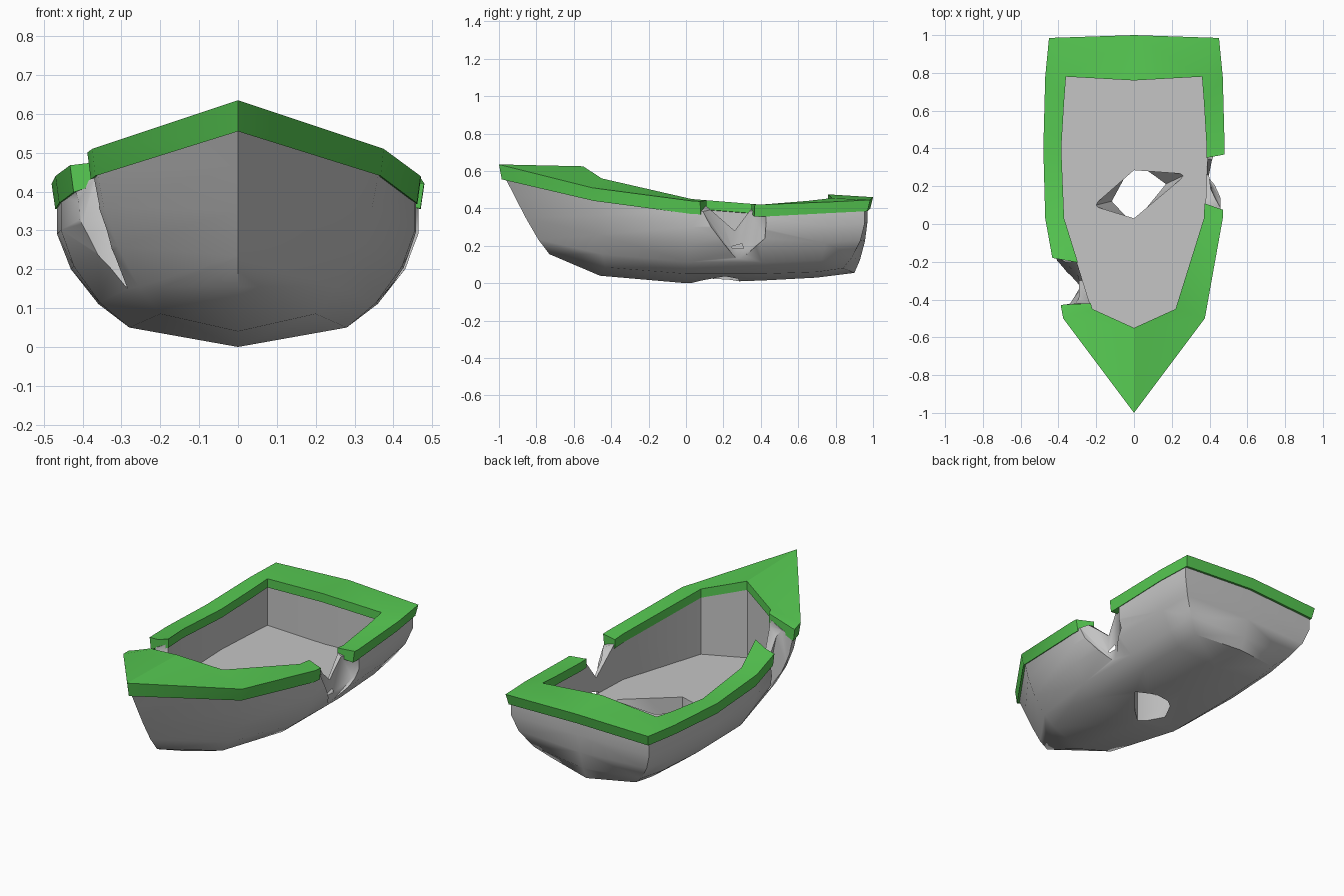
import bpy, bmesh, math
from mathutils import Vector

if "Cube" in bpy.data.objects:
    bpy.data.objects.remove(bpy.data.objects["Cube"])


def material(name, rgb):
    m = bpy.data.materials.new(name)
    m.diffuse_color = (*rgb, 1)
    m.use_nodes = True
    m.node_tree.nodes["Principled BSDF"].inputs["Base Color"].default_value = m.diffuse_color
    return m


GREY = material("hull grey", (0.56, 0.56, 0.56))
GREEN = material("rim green", (0.095, 0.59, 0.085))

# Half outlines from bow to stern centre
OUTER = [(0, -1, .635), (.375, -.5, .51), (.47, .03, .44), (.48, .4, .42),
         (.47, .78, .435), (.45, .985, .445), (0, 1, .46)]
INNER = [(0, -.55, .625), (.22, -.45, .56), (.37, .03, .45), (.385, .4, .42),
         (.37, .65, .44), (.36, .78, .455), (0, .76, .475)]
CHINE = [(0, -.73, .155), (.2, -.43, .085), (.28, 0, .05), (.28, .42, .05),
         (.275, .7, .06), (.27, .84, .08), (0, .9, .055)]
KEEL = [(0, -.46, .04), (0, 0, 0), (0, .42, .015), (0, .7, .03)]
DROP = [.08, .07, .07, .065, .06, .06, .06]      # rim depth per station


def scaled(pts, sx, sy, dz):
    return [(x * sx, y * sy, z - d) for (x, y, z), d in zip(pts, dz)]


def ring(bm, half):
    full = list(half) + [(-x, y, z) for x, y, z in half[-2:0:-1]]
    return [bm.verts.new(p) for p in full]


def bridge(bm, a, b):
    n = len(a)
    for i in range(n):
        j = (i + 1) % n
        bm.faces.new((a[i], a[j], b[j], b[i]))


def finish(bm, name, mat=None):
    bmesh.ops.triangulate(bm, faces=bm.faces[:])
    bmesh.ops.recalc_face_normals(bm, faces=bm.faces[:])
    me = bpy.data.meshes.new(name)
    bm.to_mesh(me)
    bm.free()
    ob = bpy.data.objects.new(name, me)
    bpy.context.collection.objects.link(ob)
    if mat:
        me.materials.append(mat)
    return ob


def cutter(points):
    """Convex chunk that is knocked out of the boat."""
    bm = bmesh.new()
    vs = [bm.verts.new(p) for p in points]
    res = bmesh.ops.convex_hull(bm, input=vs)
    junk = {v for v in res["geom_interior"] if isinstance(v, bmesh.types.BMVert)}
    bmesh.ops.delete(bm, geom=list(junk), context='VERTS')
    ob = finish(bm, "cutter")
    ob.hide_render = True
    return ob


def cut(ob, points):
    c = cutter(points)
    mod = ob.modifiers.new("break", 'BOOLEAN')
    mod.operation, mod.solver, mod.object = 'DIFFERENCE', 'EXACT', c
    bpy.context.view_layer.objects.active = ob
    bpy.ops.object.modifier_apply(modifier=mod.name)
    bpy.data.objects.remove(c)


def smooth(ob, angle):
    bpy.ops.object.select_all(action='DESELECT')
    ob.select_set(True)
    bpy.context.view_layer.objects.active = ob
    bpy.ops.object.shade_smooth_by_angle(angle=math.radians(angle))


# Hull: bulged rings from chine to rim, inner wall, flat floor, keeled bottom
bm = bmesh.new()
TOP = scaled(OUTER, .97, .97, [d - .015 for d in DROP])
SIDE = (0, .43, .81, 1, 1)
BOW = (0, .25, .53, .78, 1)
HEIGHT = (0, .19, .47, .75, 1)
rings = []
for k in range(5):
    half = []
    for i, (c, t) in enumerate(zip(CHINE, TOP)):
        w = (1, .5, 0, 0, 0, 0, 0)[i]
        f = BOW[k] * w + SIDE[k] * (1 - w)
        half.append((c[0] + (t[0] - c[0]) * f, c[1] + (t[1] - c[1]) * f,
                     c[2] + (t[2] - c[2]) * HEIGHT[k]))
    rings.append(ring(bm, half))
inner = scaled(INNER, 1.015, 1.01, [.03] * 7)
rings.append(ring(bm, inner))
rings.append(ring(bm, [(x, y, .185) for x, y, z in inner]))
for a, b in zip(rings, rings[1:]):
    bridge(bm, a, b)
bm.faces.new(rings[-1])
keel = [bm.verts.new(p) for p in KEEL]
c = rings[0]
for s in (1, -1):
    p = [c[(s * i) % 12] for i in range(7)]
    bm.faces.new((p[0], p[1], keel[0]))
    for i in range(3):
        bm.faces.new((p[i + 1], p[i + 2], keel[i + 1], keel[i]))
    bm.faces.new((p[4], p[5], p[6], keel[3]))
hull = finish(bm, "hull", GREY)

# Rim: closed band around the top edge
bm = bmesh.new()
sections = [ring(bm, OUTER), ring(bm, scaled(OUTER, .98, .985, DROP)),
            ring(bm, scaled(INNER, 1, 1, [.05] * 7)), ring(bm, INNER)]
for i in range(4):
    bridge(bm, sections[i], sections[(i + 1) % 4])
rim = finish(bm, "rim", GREEN)

# Breaks in the rim
cut(rim, [(x, y, z) for z in (.2, .8)
          for x, y in ((.6, .03), (.3, .135), (.3, .335), (.6, .39))])
cut(rim, [(x, y, z) for z in (.2, .8)
          for x, y in ((-.6, -.15), (-.15, -.23), (-.15, -.415), (-.6, -.44))])

# Right side: V notch through the wall, then an outer gouge
cut(hull, [(x, y, z) for x in (.3, .6)
           for y, z in ((.1, .7), (.1, .42), (.26, .28), (.35, .40), (.35, .7))])
cut(hull, [(.372, .28, .115), (.41, .26, .29), (.465, .12, .32), (.43, .42, .24),
           (.46, .08, .40), (.47, .43, .37), (.43, .12, .5), (.43, .36, .5),
           (.6, .28, .1), (.6, .1, .31), (.6, .44, .24), (.6, .06, .4),
           (.6, .44, .38), (.6, .1, .5), (.6, .37, .5)])

# Left side: the same kind of break nearer the bow
cut(hull, [(x, y, z) for x in (-.15, -.6)
           for y, z in ((-.42, .8), (-.42, .48), (-.3, .30), (-.2, .42), (-.2, .8))])
cut(hull, [(-.272, -.33, .15), (-.31, -.3, .32), (-.41, -.2, .29), (-.34, -.42, .28),
           (-.42, -.17, .40), (-.35, -.43, .44), (-.33, -.2, .55), (-.3, -.42, .55),
           (-.6, -.33, .14), (-.6, -.18, .28), (-.6, -.44, .28), (-.6, -.15, .4),
           (-.6, -.44, .45), (-.6, -.17, .6), (-.6, -.44, .6)])

# Hole through the floor, wider at the top
low = [(0, .03), (.165, .21), (0, .285), (-.12, .12)]
high = [(0, .03), (.26, .255), (0, .285), (-.2, .1)]
pts = []
for t in (-.5, 1.2):
    for a, b in zip(low, high):
        v = Vector(a).lerp(Vector(b), t)
        pts.append((v.x, v.y, .03 + .155 * t))
cut(hull, pts)

smooth(hull, 45)
smooth(rim, 30)
